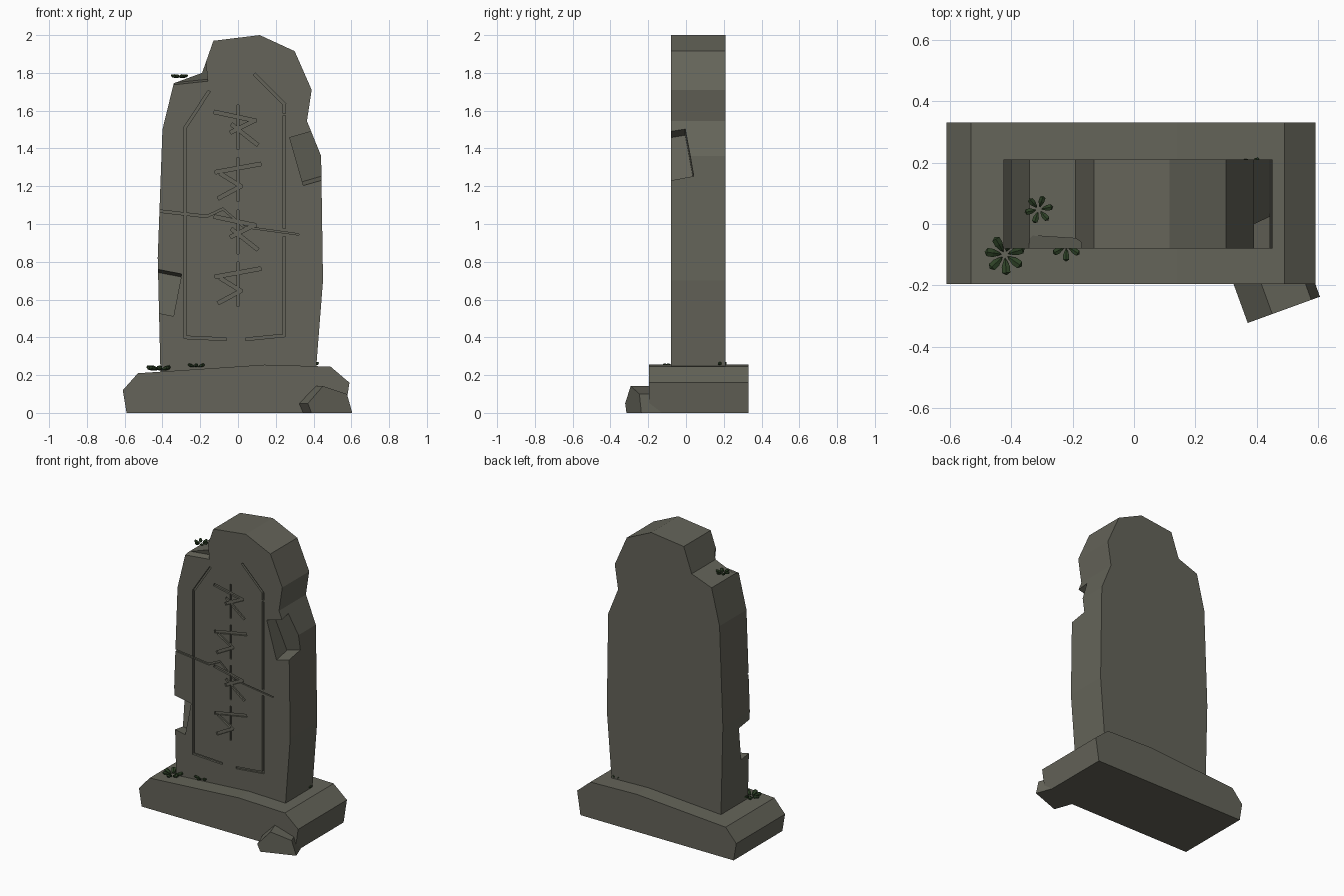
import bpy, bmesh, math
from mathutils import Matrix, Vector

if "Cube" in bpy.data.objects:
    bpy.data.objects.remove(bpy.data.objects["Cube"])


def material(name, color):
    m = bpy.data.materials.new(name)
    m.use_nodes = True
    m.diffuse_color = (*color, 1)
    m.node_tree.nodes["Principled BSDF"].inputs["Base Color"].default_value = (*color, 1)
    return m


stone = material("weathered stone", (0.128, 0.127, 0.1))
moss = material("dark green leaf", (0.026, 0.052, 0.019))


def finish(bm, name, mat):
    bmesh.ops.recalc_face_normals(bm, faces=bm.faces[:])
    mesh = bpy.data.meshes.new(name)
    bm.to_mesh(mesh)
    bm.free()
    mesh.materials.append(mat)
    obj = bpy.data.objects.new(name, mesh)
    bpy.context.collection.objects.link(obj)
    return obj


def prism(name, profile, y0, y1, matrix=Matrix()):
    """Extrude an x-z outline from y0 back to y1."""
    bm = bmesh.new()
    face = bm.faces.new([bm.verts.new((x, y0, z)) for x, z in profile])
    ext = bmesh.ops.extrude_face_region(bm, geom=[face])
    verts = [v for v in ext["geom"] if isinstance(v, bmesh.types.BMVert)]
    bmesh.ops.translate(bm, verts=verts, vec=(0, y1 - y0, 0))
    bm.transform(matrix)
    return finish(bm, name, stone)


def add_box(bm, center, size, tilt_y=0, tilt_x=0):
    m = (Matrix.Translation(center) @ Matrix.Rotation(tilt_y, 4, "Y")
         @ Matrix.Rotation(tilt_x, 4, "X") @ Matrix.Diagonal((*size, 1)))
    bmesh.ops.create_cube(bm, size=1, matrix=m)


def cut(target, bm):
    cutter = finish(bm, "cutter", stone)
    cutter.hide_render = True
    mod = target.modifiers.new("carve", "BOOLEAN")
    mod.operation = "DIFFERENCE"
    mod.solver = "EXACT"
    mod.use_self = True
    mod.object = cutter
    bpy.context.view_layer.objects.active = target
    bpy.ops.object.modifier_apply(modifier=mod.name)
    bpy.data.objects.remove(cutter)


# Plinth and upright slab
prism("base", [(-0.59, 0), (-0.61, 0.12), (-0.53, 0.21), (0.14, 0.255), (0.49, 0.245),
               (0.59, 0.16), (0.565, 0)], -0.195, 0.33)
FRONT = -0.08
slab = prism("slab", [(-0.41, 0.19), (-0.425, 0.82), (-0.40, 1.50), (-0.34, 1.745),
                      (-0.19, 1.80), (-0.13, 1.97), (0.115, 2.0), (0.30, 1.915),
                      (0.39, 1.71), (0.365, 1.545), (0.44, 1.36), (0.45, 0.70),
                      (0.41, 0.19)], FRONT, 0.21)

# Broken chips on the slab edges
for center, size, ty, tx in [
        ((0.406, FRONT, 1.358), (0.2, 0.2, 0.26), -16, 10),
        ((-0.418, FRONT, 0.643), (0.2, 0.2, 0.225), 11, -8),
        ((-0.26, FRONT - 0.01, 1.80), (0.19, 0.08, 0.11), -6, 14)]:
    bm = bmesh.new()
    add_box(bm, center, size, math.radians(ty), math.radians(tx))
    cut(slab, bm)


# Carved lines
def stroke(bm, points, width, depth=0.014):
    for (x0, z0), (x1, z1) in zip(points, points[1:]):
        dx, dz = x1 - x0, z1 - z0
        add_box(bm, ((x0 + x1) / 2, FRONT, (z0 + z1) / 2),
                (math.hypot(dx, dz) + width * 0.7, depth * 2, width), -math.atan2(dz, dx))


bm = bmesh.new()
for line in [
        [(-0.155, 1.70), (-0.28, 1.51), (-0.28, 0.40), (-0.065, 0.39)],
        [(0.09, 1.79), (0.245, 1.635), (0.245, 1.59)],
        [(0.245, 1.57), (0.245, 0.98)],
        [(0.245, 0.93), (0.245, 0.41), (0.045, 0.39)]]:
    stroke(bm, line, 0.014)
cut(slab, bm)

# Four abstract marks in two alternating shapes
bm = bmesh.new()
shapes = [
    [[(-0.12, 0.08), (0.09, 0.035)], [(0.085, 0.035), (-0.035, -0.025)],
     [(-0.03, 0.012), (0.1, -0.09)]],
    [[(-0.115, 0.04), (0.115, 0.082)], [(-0.09, 0.03), (0.015, -0.035)],
     [(0.015, -0.035), (-0.1, -0.097)]]]
for i in range(4):
    z = 1.512 - 0.277 * i
    stroke(bm, [(0, z - 0.113), (0, z + 0.113)], 0.011)
    for line in shapes[i % 2]:
        stroke(bm, [(x, z + h) for x, h in line], 0.019, 0.012)
cut(slab, bm)

# Crack that thins out toward the right
bm = bmesh.new()
crack = [(-0.43, 1.07), (-0.165, 1.04), (-0.08, 1.08), (0.03, 0.985), (0.32, 0.945)]
for i in range(4):
    stroke(bm, crack[i:i + 2], 0.013 - 0.002 * i, 0.01)
cut(slab, bm)

# Fallen fragment leaning on the plinth
prism("fallen_fragment", [(0.02, 0), (0, 0.05), (0.085, 0.142), (0.22, 0.1), (0.25, 0)], 0, 0.2,
      Matrix.Translation((0.37, -0.322, 0)) @ Matrix.Rotation(math.radians(20), 4, "Z"))


# Small leafy rosettes
def rosette(name, center, radius, count, turn):
    bm = bmesh.new()
    for i in range(count):
        leaf = bmesh.ops.create_uvsphere(bm, u_segments=6, v_segments=4, radius=1)["verts"]
        for v in leaf:
            # Lay each leaf outward, narrow at the root
            grow = 0.7 + 0.4 * v.co.z
            v.co = Vector((0.58 + 0.42 * v.co.z, 0.33 * v.co.x * grow,
                           0.24 * v.co.y * grow + 0.12 * v.co.z + 0.2)) * radius
        bmesh.ops.rotate(bm, verts=leaf,
                         matrix=Matrix.Rotation(turn + i * math.tau / count, 3, "Z"))
    bm.transform(Matrix.Translation(center))
    finish(bm, name, moss)


rosette("shoulder_plant", (-0.31, 0.047, 1.772), 0.047, 6, 0.2)
rosette("left_base_plant", (-0.42, -0.1, 0.222), 0.067, 7, 0.3)
rosette("front_base_plant", (-0.22, -0.072, 0.24), 0.05, 6, 0.5)
rosette("rear_base_plant", (0.385, 0.175, 0.25), 0.045, 6, 0.1)
